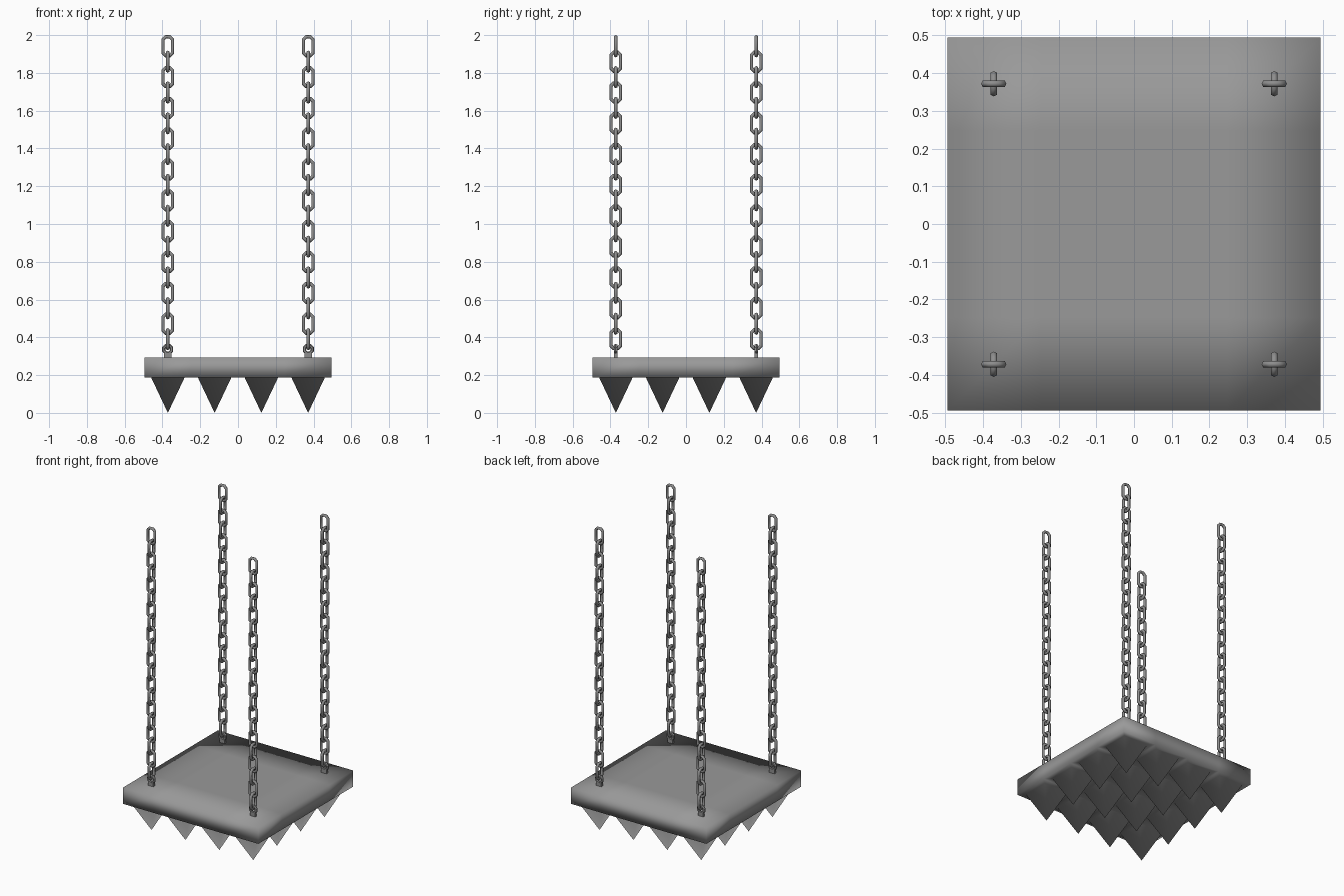
import bpy, bmesh, math
from mathutils import Matrix, Vector

if "Cube" in bpy.data.objects:
    bpy.data.objects.remove(bpy.data.objects["Cube"])


def material(name, value):
    m = bpy.data.materials.new(name)
    m.diffuse_color = (value, value, value, 1)
    m.use_nodes = True
    m.node_tree.nodes["Principled BSDF"].inputs["Base Color"].default_value = m.diffuse_color
    return m


stone = material("grey_stone", 0.32)
iron = material("grey_iron", 0.27)


def finish(bm, name, mat, smooth):
    bmesh.ops.recalc_face_normals(bm, faces=bm.faces)
    me = bpy.data.meshes.new(name)
    bm.to_mesh(me)
    bm.free()
    me.materials.append(mat)
    for p in me.polygons:
        p.use_smooth = smooth
    ob = bpy.data.objects.new(name, me)
    bpy.context.collection.objects.link(ob)
    return ob


# Spiked slab: 4 x 4 grid box, each bottom cell inset and drawn down to a point
HALF, Z0, Z1, N = 0.495, 0.187, 0.293, 4
bm = bmesh.new()
bmesh.ops.create_grid(bm, x_segments=N, y_segments=N, size=HALF,
                      matrix=Matrix.Translation((0, 0, Z0)))
cells = list(bm.faces)
ext = bmesh.ops.extrude_face_region(bm, geom=cells, use_keep_orig=True)
for v in ext["geom"]:
    if isinstance(v, bmesh.types.BMVert):
        v.co.z = Z1
bmesh.ops.recalc_face_normals(bm, faces=bm.faces)
bm.normal_update()
bottom = [f for f in bm.faces if f.normal.z < -0.9]
bmesh.ops.inset_individual(bm, faces=bottom, thickness=0.05)
poked = bmesh.ops.poke(bm, faces=bottom)
for v in poked["verts"]:
    v.co.z = 0.0
finish(bm, "spiked_slab", stone, True)


# Octagonal ring in the XZ plane, stretched along z, with a square-cut wire
def add_ring(bm, centre, radius, stretch, wire, turned):
    rot = Matrix.Rotation(math.pi / 2 if turned else 0, 3, 'Z')
    loops = []
    for i in range(8):
        a = math.radians(22.5 + 45 * i)
        out = Vector((math.cos(a), 0, math.sin(a)))
        mid = out * radius + Vector((0, 0, math.copysign(stretch, out.z)))
        loop = []
        for k in range(6):
            b = math.radians(60 * k)
            p = mid + out * wire * math.cos(b) + Vector((0, wire * math.sin(b), 0))
            loop.append(bm.verts.new(rot @ p + centre))
        loops.append(loop)
    for i in range(8):
        a, b = loops[i], loops[(i + 1) % 8]
        for k in range(6):
            n = (k + 1) % 6
            bm.faces.new((a[k], a[n], b[n], b[k]))


PITCH, TOP_LINK = 0.0816, 1.941
for sx, side in ((-1, "left"), (1, "right")):
    for sy, end in ((-1, "front"), (1, "back")):
        x, y = sx * 0.372, sy * 0.372
        # Hanging chain of alternating links
        bm = bmesh.new()
        for i in range(20):
            add_ring(bm, Vector((x, y, TOP_LINK - i * PITCH)), 0.027, 0.025,
                     0.0095, i % 2 == 1)
        finish(bm, f"chain_{end}_{side}", iron, True)
        bpy.context.view_layer.objects.active = bpy.data.objects[f"chain_{end}_{side}"]
        # Eyelet with a short foot sunk in the slab
        bm = bmesh.new()
        add_ring(bm, Vector((x, y, 0.336)), 0.022, 0.0, 0.0095, False)
        bmesh.ops.create_cube(bm, size=1, matrix=Matrix.Translation((x, y, 0.302))
                              @ Matrix.Diagonal((0.038, 0.017, 0.03, 1)))
        finish(bm, f"eyelet_{end}_{side}", iron, False)
